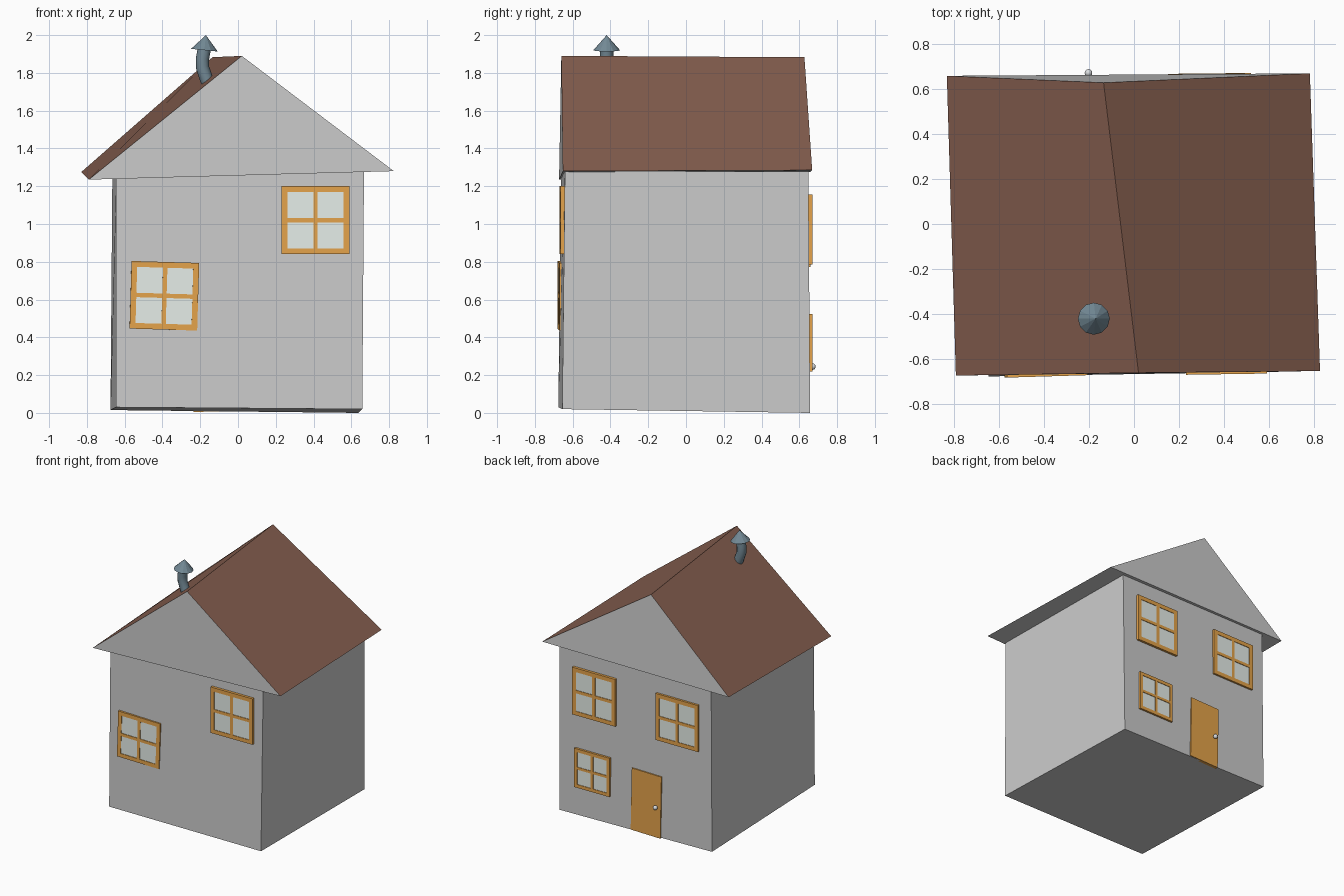
import bpy, bmesh, math
from mathutils import Matrix, Vector

cube = bpy.data.objects.get("Cube")
if cube:
    bpy.data.objects.remove(cube, do_unlink=True)


def material(name, r, g, b):
    mat = bpy.data.materials.new(name)
    mat.use_nodes = True
    mat.diffuse_color = (r, g, b, 1)
    mat.node_tree.nodes["Principled BSDF"].inputs["Base Color"].default_value = (r, g, b, 1)
    return mat


BROWN = material("roof_brown", 0.24, 0.115, 0.08)
WOOD = material("orange_wood", 0.79, 0.37, 0.07)
GLASS = material("pale_glass", 0.80, 0.86, 0.82)
SLATE = material("slate_metal", 0.17, 0.25, 0.30)
SILVER = material("silver", 0.70, 0.72, 0.74)


def add_object(name, bm, mat=None, matrix=None):
    bmesh.ops.recalc_face_normals(bm, faces=bm.faces)
    mesh = bpy.data.meshes.new(name)
    bm.to_mesh(mesh)
    bm.free()
    obj = bpy.data.objects.new(name, mesh)
    bpy.context.collection.objects.link(obj)
    if mat:
        mesh.materials.append(mat)
    if matrix:
        obj.matrix_world = matrix
    return obj


def add_faces(name, points, faces, mat=None):
    bm = bmesh.new()
    verts = [bm.verts.new(p) for p in points]
    for face in faces:
        bm.faces.new([verts[i] for i in face])
    return add_object(name, bm, mat)


def add_box(bm, centre, size):
    place = Matrix.Translation(centre) @ Matrix.Diagonal((*size, 1))
    bmesh.ops.create_cube(bm, size=1, matrix=place)


# Walls: a slightly crooked box, bottom ring then top ring
bottom = [(-0.645, -0.676, 0.03), (0.658, -0.655, 0.02), (0.637, 0.657, 0), (-0.675, 0.642, 0.015)]
top = [(-0.645, -0.661, 1.242), (0.667, -0.641, 1.276), (0.645, 0.648, 1.279), (-0.665, 0.638, 1.277)]
sides = [(i, (i + 1) % 4, (i + 1) % 4 + 4, i + 4) for i in range(4)]
add_faces("walls", bottom + top, sides + [(3, 2, 1, 0), (4, 5, 6, 7)])

# Roof: grey gables and underside, with two brown slopes and a skewed ridge
front = [(-0.79, -0.672, 1.235), (0.825, -0.652, 1.28), (0.02, -0.66, 1.89)]
back = [(-0.83, 0.657, 1.275), (0.78, 0.668, 1.285), (-0.135, 0.627, 1.883)]
add_faces("gables", front + back, [(0, 1, 2), (3, 5, 4), (0, 3, 4, 1)])
roof = add_faces("roof_slopes", front + back, [(1, 4, 5, 2), (0, 2, 5, 3)], BROWN)
# Make both slopes face upwards
for poly in roof.data.polygons:
    if poly.normal.z < 0:
        poly.flip()


def add_window(name, centre, size, yaw=0.0, roll=0.0):
    """Framed window with a cross bar; its local -y side faces outwards."""
    place = Matrix.Translation(centre) @ Matrix.Rotation(yaw, 4, "Z") @ Matrix.Rotation(roll, 4, "Y")
    depth, rim, bar = 0.026, size * 0.085, size * 0.065
    edge = (size - rim) / 2
    frame = bmesh.new()
    for s in (-1, 1):
        add_box(frame, (s * edge, 0, 0), (rim, depth, size))
        add_box(frame, (0, 0, s * edge), (size - 2 * rim, depth, rim))
    add_box(frame, (0, 0, 0), (bar, depth, size - 2 * rim))
    for s in (-1, 1):
        length = (size - 2 * rim - bar) / 2
        add_box(frame, (s * (bar + length) / 2, 0, 0), (length, depth, bar))
    add_object(name + "_frame", frame, WOOD, place)
    panes = bmesh.new()
    inner = size - rim
    add_box(panes, (0, 0.002, 0), (inner, depth - 0.004, inner))
    add_object(name + "_panes", panes, GLASS, place)


# Windows, two at the front and three at the back
BACK = math.pi
add_window("front_upper_window", (0.41, -0.653, 1.02), 0.36, 0.015)
add_window("front_lower_window", (-0.39, -0.663, 0.62), 0.358, 0.03, 0.03)
add_window("back_upper_left_window", (0.335, 0.654, 0.97), 0.37, BACK + 0.01)
add_window("back_upper_right_window", (-0.38, 0.645, 0.955), 0.365, BACK + 0.01)
add_window("back_lower_window", (0.35, 0.655, 0.372), 0.305, BACK + 0.01)

# Door, almost flush with the back wall
door = bmesh.new()
add_box(door, (0, 0, 0), (0.255, 0.024, 0.485))
tilt = Matrix.Rotation(BACK + 0.01, 4, "Z") @ Matrix.Rotation(0.02, 4, "Y")
add_object("door", door, WOOD, Matrix.Translation((-0.112, 0.644, 0.25)) @ tilt)

# Door knob on a short stem
knob = bmesh.new()
bmesh.ops.create_uvsphere(knob, u_segments=12, v_segments=8, radius=0.017,
                          matrix=Matrix.Translation((-0.202, 0.67, 0.245)))
stem_place = Matrix.Translation((-0.202, 0.658, 0.245)) @ Matrix.Rotation(math.pi / 2, 4, "X")
bmesh.ops.create_cone(knob, segments=10, radius1=0.009, radius2=0.009, depth=0.02,
                      cap_ends=True, matrix=stem_place)
add_object("door_knob", knob, SILVER)

# Chimney pipe: rings swept along a bent path
path = [Vector((x, -0.42, z)) for x, z in
        ((-0.135, 1.69), (-0.168, 1.77), (-0.188, 1.83), (-0.188, 1.875), (-0.178, 1.93))]
pipe = bmesh.new()
rings = []
for i, point in enumerate(path):
    along = path[min(i + 1, len(path) - 1)] - path[max(i - 1, 0)]
    turn = Matrix.Rotation(math.atan2(along.x, along.z), 3, "Y")
    rings.append([pipe.verts.new(point + turn @ Vector((0.035 * math.cos(a), 0.035 * math.sin(a), 0)))
                  for a in (k * math.tau / 12 for k in range(12))])
for low, high in zip(rings, rings[1:]):
    for k in range(12):
        n = (k + 1) % 12
        pipe.faces.new((low[k], low[n], high[n], high[k]))
pipe.faces.new(rings[0])
pipe.faces.new(rings[-1])
add_object("chimney_pipe", pipe, SLATE)

# Chimney cap: a slightly leaning cone
cap = bmesh.new()
bmesh.ops.create_cone(cap, segments=12, radius1=0.071, radius2=0, depth=0.08, cap_ends=True)
add_object("chimney_cap", cap, SLATE,
           Matrix.Translation((-0.174, -0.42, 1.96)) @ Matrix.Rotation(0.1, 4, "Y"))

# Smooth only the rounded metal parts
bpy.ops.object.select_all(action="DESELECT")
for name in ("door_knob", "chimney_pipe"):
    bpy.data.objects[name].select_set(True)
    bpy.context.view_layer.objects.active = bpy.data.objects[name]
bpy.ops.object.shade_smooth_by_angle(angle=math.radians(40))
